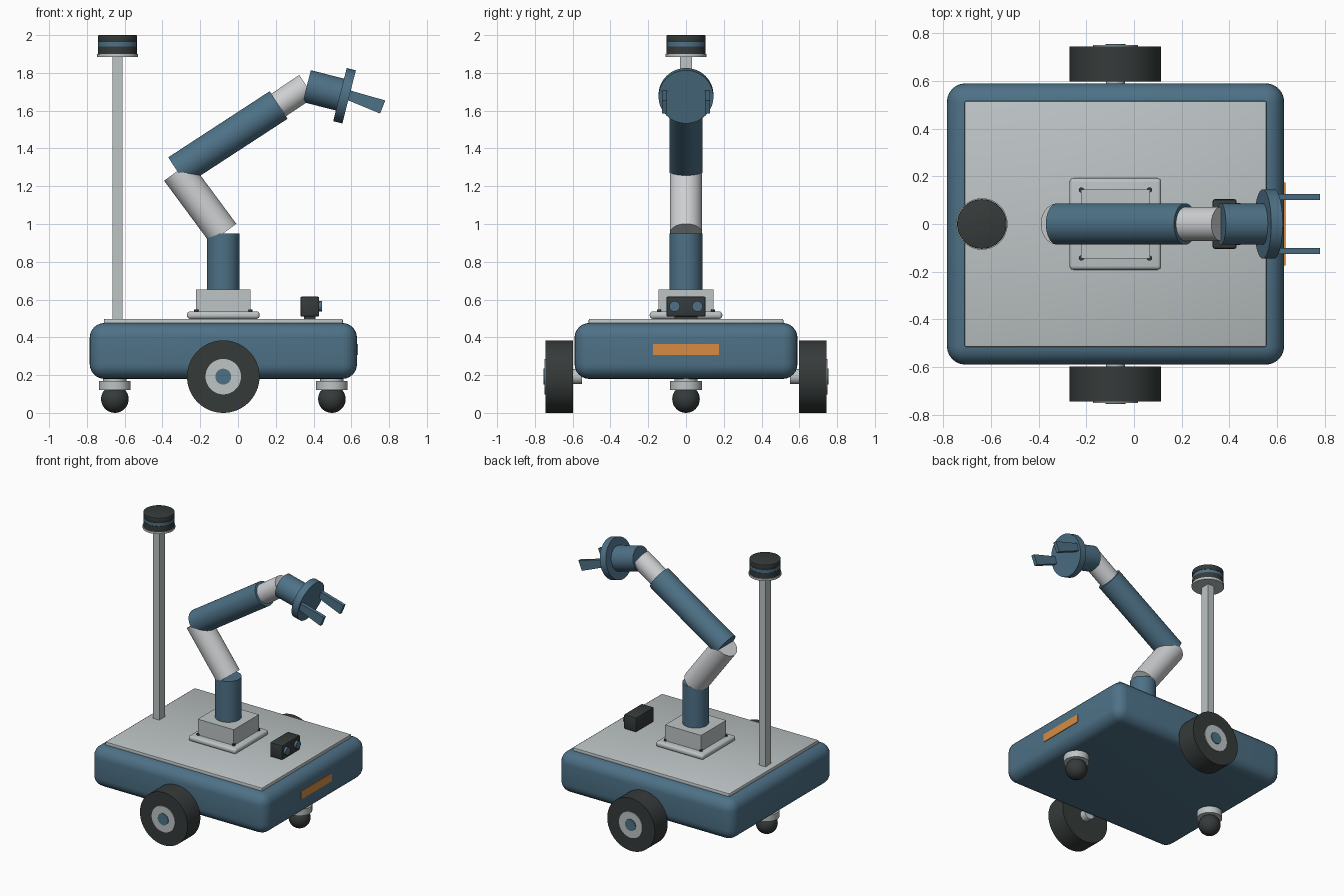
import bpy, bmesh, math
from mathutils import Vector, Matrix

if "Cube" in bpy.data.objects:
    bpy.data.objects.remove(bpy.data.objects["Cube"])


def material(name, rgb):
    m = bpy.data.materials.new(name)
    m.diffuse_color = (*rgb, 1)
    m.use_nodes = True
    m.node_tree.nodes["Principled BSDF"].inputs["Base Color"].default_value = m.diffuse_color
    return m


BLUE = material("steel_blue", (0.075, 0.165, 0.24))
GREY = material("panel_grey", (0.51, 0.55, 0.56))
PALE = material("arm_pale_grey", (0.62, 0.63, 0.64))
DARK = material("charcoal", (0.036, 0.043, 0.042))
ORANGE = material("signal_orange", (0.68, 0.26, 0.055))


def finish(bm, name, mat):
    bmesh.ops.recalc_face_normals(bm, faces=bm.faces)
    me = bpy.data.meshes.new(name)
    bm.to_mesh(me)
    bm.free()
    me.materials.append(mat)
    me.shade_smooth()
    me.set_sharp_from_angle(angle=math.radians(35))
    ob = bpy.data.objects.new(name, me)
    bpy.context.collection.objects.link(ob)
    return ob


def box(name, lo, hi, mat, bevel=0.0, segments=4):
    lo, hi = Vector(lo), Vector(hi)
    bm = bmesh.new()
    bmesh.ops.create_cube(bm, size=1)
    bmesh.ops.scale(bm, vec=hi - lo, verts=bm.verts)
    bmesh.ops.translate(bm, vec=(lo + hi) / 2, verts=bm.verts)
    if bevel:
        bmesh.ops.bevel(bm, geom=bm.edges[:], offset=bevel, segments=segments,
                        profile=0.5, affect='EDGES')
    return finish(bm, name, mat)


def rod(name, a, b, radius, mat, sides=48, bevel=0.0):
    """Capped cylinder running from point a to point b."""
    a, b = Vector(a), Vector(b)
    d = b - a
    bm = bmesh.new()
    bmesh.ops.create_cone(bm, cap_ends=True, segments=sides, radius1=radius,
                          radius2=radius, depth=d.length)
    if bevel:
        rims = [e for e in bm.edges if any(len(f.verts) > 4 for f in e.link_faces)]
        bmesh.ops.bevel(bm, geom=rims, offset=bevel, segments=2,
                        profile=0.5, affect='EDGES')
    turn = d.to_track_quat('Z', 'Y').to_matrix().to_4x4()
    bmesh.ops.transform(bm, matrix=Matrix.Translation((a + b) / 2) @ turn, verts=bm.verts)
    return finish(bm, name, mat)


# Chassis and deck
box("chassis", (-0.785, -0.59, 0.18), (0.63, 0.59, 0.476), BLUE, 0.078, 6)
box("deck_plate", (-0.71, -0.515, 0.465), (0.555, 0.515, 0.498), GREY, 0.006, 2)
box("front_light_bar", (0.626, -0.175, 0.307), (0.635, 0.175, 0.365), ORANGE)

# Drive wheels with hubs
CX = -0.078
for side, s in (("right", -1), ("left", 1)):
    rod(side + "_axle", (CX, s * 0.55, 0.192), (CX, s * 0.61, 0.192), 0.04, GREY)
    rod(side + "_tyre", (CX, s * 0.597, 0.192), (CX, s * 0.745, 0.192), 0.192, DARK, 64)
    rod(side + "_hub", (CX, s * 0.70, 0.192), (CX, s * 0.75, 0.192), 0.094, GREY)
    rod(side + "_hub_cap", (CX, s * 0.70, 0.192), (CX, s * 0.755, 0.192), 0.042, BLUE)

# Ball casters
for end, x in (("rear", -0.652), ("front", 0.497)):
    rod(end + "_caster_neck", (x, 0, 0.15), (x, 0, 0.20), 0.062, GREY)
    rod(end + "_caster_cup", (x, 0, 0.122), (x, 0, 0.17), 0.084, GREY)
    bm = bmesh.new()
    bmesh.ops.create_uvsphere(bm, u_segments=32, v_segments=16, radius=0.073,
                              matrix=Matrix.Translation((x, 0, 0.073)))
    finish(bm, end + "_caster_ball", DARK)

# Arm pedestal with corner bolts
box("arm_flange", (-0.27, -0.192, 0.498), (0.114, 0.192, 0.537), GREY, 0.016, 4)
box("arm_pedestal", (-0.223, -0.145, 0.53), (0.067, 0.145, 0.652), GREY)
for i, (sx, sy) in enumerate(((-1, -1), (1, -1), (-1, 1), (1, 1))):
    bx, by = CX + sx * 0.143, sy * 0.143
    rod(f"flange_bolt_{i + 1}", (bx, by, 0.53), (bx, by, 0.548), 0.011, DARK, 16)

# Arm links
shoulder, elbow = Vector((CX, 0, 0.95)), Vector((-0.322, 0, 1.28))
wrist, knuckle = Vector((0.215, 0, 1.63)), Vector((0.364, 0, 1.73))
palm = Vector((0.564, 0, 1.679))
aim = (palm - knuckle).normalized()
rod("arm_column", (CX, 0, 0.64), shoulder, 0.087, BLUE)
rod("lower_arm", shoulder, elbow, 0.086, PALE)
rod("upper_arm", elbow, wrist, 0.087, BLUE)
rod("wrist_link", wrist, knuckle, 0.071, PALE)
rod("wrist_head", knuckle, palm, 0.087, BLUE)
rod("gripper_disc", palm - aim * 0.025, palm + aim * 0.025, 0.145, BLUE, 64)

# Gripper fingers, widening to the tip
outline = ((0.575, 1.712), (0.780, 1.654), (0.752, 1.585), (0.575, 1.658))
for side, s in (("right", -1), ("left", 1)):
    bm = bmesh.new()
    rings = [[bm.verts.new((x, s * y, z)) for x, z in outline] for y in (0.1, 0.126)]
    bm.faces.new(rings[0])
    bm.faces.new(rings[1])
    for k in range(4):
        n = (k + 1) % 4
        bm.faces.new((rings[0][k], rings[0][n], rings[1][n], rings[1][k]))
    finish(bm, side + "_finger", BLUE)

# Sensor mast and scanner
MX = -0.638
box("mast", (MX - 0.026, -0.033, 0.49), (MX + 0.026, 0.033, 1.89), GREY)
rod("scanner_plate", (MX, 0, 1.885), (MX, 0, 1.9), 0.108, GREY)
rod("scanner_base", (MX, 0, 1.9), (MX, 0, 1.94), 0.104, DARK)
rod("scanner_window", (MX, 0, 1.94), (MX, 0, 1.963), 0.102, BLUE)
rod("scanner_cap", (MX, 0, 1.963), (MX, 0, 2.0), 0.104, DARK, bevel=0.004)

# Stereo camera
box("camera_foot", (0.35, -0.06, 0.49), (0.41, 0.06, 0.52), DARK)
box("camera_body", (0.33, -0.104, 0.51), (0.43, 0.104, 0.616), DARK, 0.008, 2)
for side, s in (("right", -1), ("left", 1)):
    rod(side + "_lens", (0.42, s * 0.06, 0.564), (0.446, s * 0.06, 0.564), 0.028, BLUE, 32)
